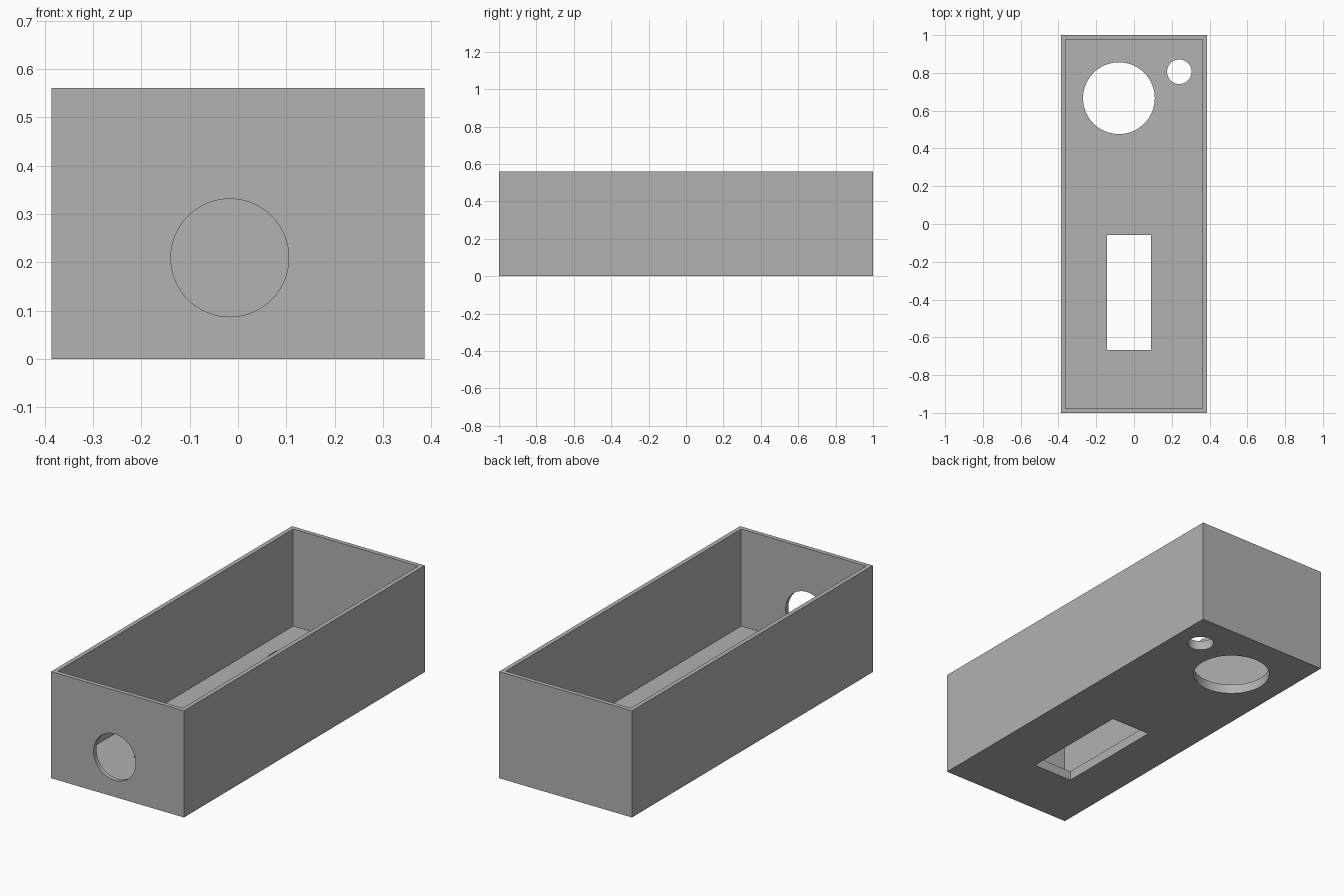
import bpy
import math

WIDTH, LENGTH, HEIGHT = 0.772, 2.0, 0.56
WALL, FLOOR = 0.023, 0.05

default = bpy.data.objects.get("Cube")
if default:
    bpy.data.objects.remove(default, do_unlink=True)

# Plain grey plastic
grey = bpy.data.materials.new("grey plastic")
grey.use_nodes = True
colour = (0.445, 0.445, 0.445, 1)
grey.diffuse_color = colour
grey.node_tree.nodes["Principled BSDF"].inputs["Base Color"].default_value = colour


def box(name, x, y, z):
    """Box from its (min, max) range on each axis."""
    ranges = (x, y, z)
    bpy.ops.mesh.primitive_cube_add(size=1, location=[(a + b) / 2 for a, b in ranges])
    obj = bpy.context.object
    obj.name = name
    obj.scale = [b - a for a, b in ranges]
    bpy.ops.object.transform_apply(location=True, rotation=True, scale=True)
    obj.data.materials.append(grey)
    return obj


def drill(name, centre, radius, depth, tilt=0):
    """Round cutter, upright unless tilted about x."""
    bpy.ops.mesh.primitive_cylinder_add(vertices=64, radius=radius, depth=depth,
                                        location=centre, rotation=(tilt, 0, 0))
    obj = bpy.context.object
    obj.name = name
    obj.data.materials.append(grey)
    return obj


# Outer block
w, l = WIDTH / 2, LENGTH / 2
case = box("open_case", (-w, w), (-l, l), (0, HEIGHT))

# Cavity, floor openings and front wall hole
cutters = [
    box("cavity_cutter", (-w + WALL, w - WALL), (-l + WALL, l - WALL), (FLOOR, HEIGHT + 0.1)),
    box("slot_cutter", (-0.142, 0.089), (-0.667, -0.059), (-0.1, FLOOR + 0.05)),
    drill("large_hole_cutter", (-0.08, 0.666, 0), 0.19, 0.2),
    drill("small_hole_cutter", (0.24, 0.806, 0), 0.065, 0.2),
    drill("front_hole_cutter", (-0.017, -l, 0.209), 0.122, 0.2, math.pi / 2),
]

bpy.ops.object.select_all(action="DESELECT")
case.select_set(True)
bpy.context.view_layer.objects.active = case
for cutter in cutters:
    cut = case.modifiers.new(cutter.name, "BOOLEAN")
    cut.operation = "DIFFERENCE"
    cut.solver = "EXACT"
    cut.object = cutter
    bpy.ops.object.modifier_apply(modifier=cut.name)
    bpy.data.objects.remove(cutter, do_unlink=True)

# Smooth hole walls, crisp box edges
bpy.ops.object.shade_smooth_by_angle(angle=math.radians(30))
